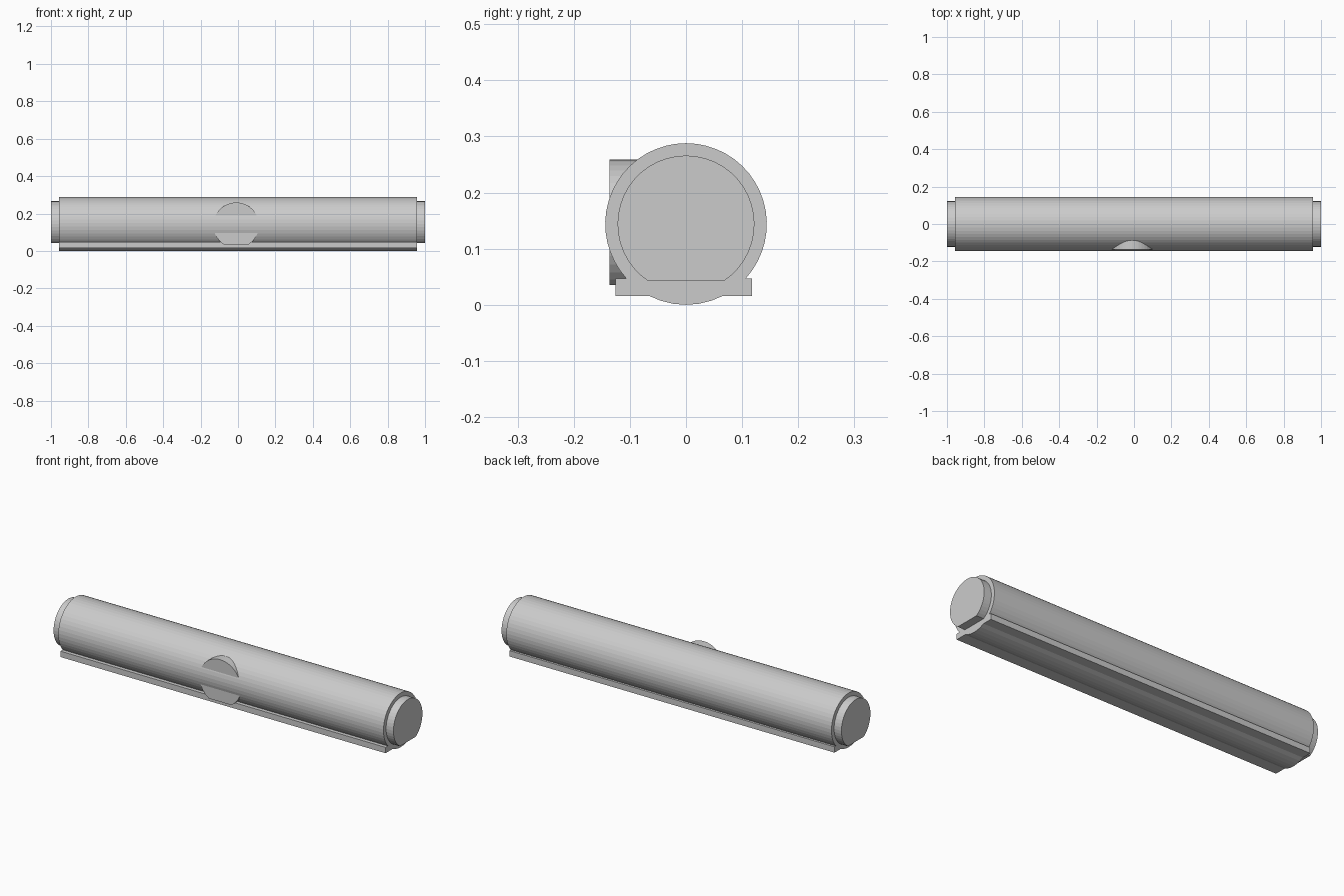
import bpy
import bmesh
from math import sin, cos, asin, pi, radians
from mathutils import Matrix

if "Cube" in bpy.data.objects:
    bpy.data.objects.remove(bpy.data.objects["Cube"])

R, CZ = 0.144, 0.144      # main tube radius and axis height
R_CAP, FLAT = 0.122, 0.102  # cap radius and distance from axis to its flat


def arc(radius, start, end, steps, cy=0.0, cz=0.0):
    pts = []
    for i in range(steps + 1):
        a = start + (end - start) * i / steps
        pts.append((cy + radius * cos(a), cz + radius * sin(a)))
    return pts


def extrude(name, profile, x0, x1, matrix=Matrix()):
    """Extrude a closed (y, z) profile along x, then place it."""
    bm = bmesh.new()
    face = bm.faces.new([bm.verts.new((x0, y, z)) for y, z in profile])
    new = bmesh.ops.extrude_face_region(bm, geom=[face])["geom"]
    verts = [v for v in new if isinstance(v, bmesh.types.BMVert)]
    bmesh.ops.translate(bm, verts=verts, vec=(x1 - x0, 0, 0))
    bmesh.ops.recalc_face_normals(bm, faces=bm.faces[:])
    bm.transform(matrix)
    mesh = bpy.data.meshes.new(name)
    bm.to_mesh(mesh)
    bm.free()
    obj = bpy.data.objects.new(name, mesh)
    bpy.context.collection.objects.link(obj)
    return obj


# Tube and base rail as one continuous section
rail_top, rail_bottom = 0.047, 0.016
a_top = asin((rail_top - CZ) / R)
a_bot = asin((rail_bottom - CZ) / R)
body = arc(R, a_top, pi - a_top, 36, 0, CZ)
body += [(-0.126, rail_top), (-0.126, rail_bottom)]
body += arc(R, pi - a_bot, 2 * pi + a_bot, 6, 0, CZ)
body += [(0.118, rail_bottom), (0.118, rail_top)]
extrude("tube_with_rail", body, -0.957, 0.957)

# Flat-bottomed disc section shared by the end caps and the front button
a_flat = asin(-FLAT / R_CAP)
disc = arc(R_CAP, a_flat, pi - a_flat, 36)

# End caps
for name, side in (("left_cap", -1), ("right_cap", 1)):
    extrude(name, disc, side * 0.93, side * 1.0, Matrix.Translation((0, 0, CZ)))

# Front button, turned to face -y
turn = Matrix.Translation((-0.01, 0, 0.137)) @ Matrix.Rotation(radians(-90), 4, "Z")
extrude("front_button", disc, 0.06, 0.136, turn)
